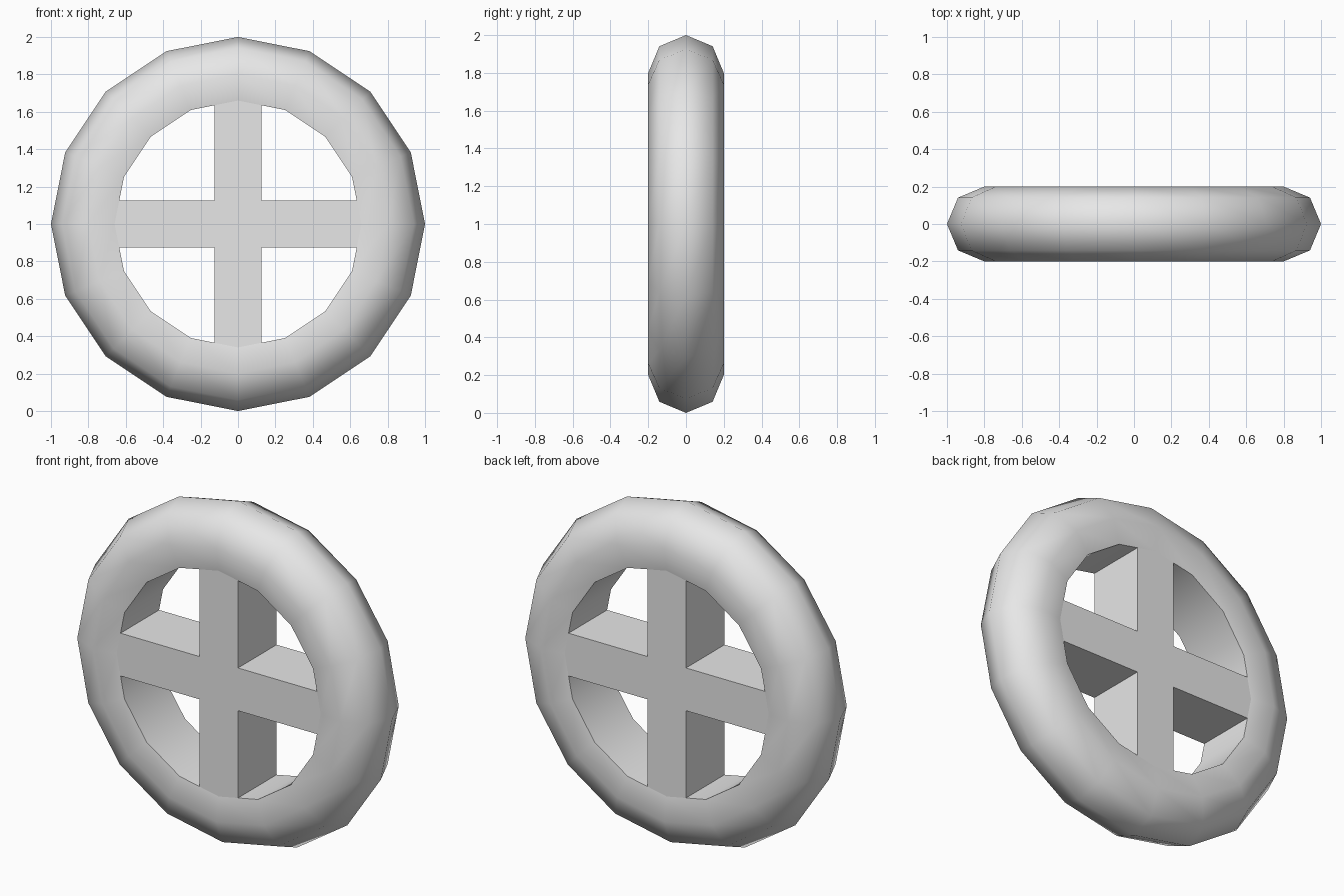
import bpy
import bmesh
from math import tau, radians
from mathutils import Matrix, Vector

cube = bpy.data.objects.get("Cube")
if cube:
    bpy.data.objects.remove(cube, do_unlink=True)

CENTRE = Vector((0, 0, 1))
SEGMENTS = 16
HALF_DEPTH = 0.178   # half depth of the spokes and inner rim wall
HALF_WIDTH = 0.125   # half width of a spoke

grey = bpy.data.materials.new("plain_grey")
grey.use_nodes = True
grey.diffuse_color = (0.8, 0.8, 0.8, 1)
grey.node_tree.nodes["Principled BSDF"].inputs["Base Color"].default_value = (0.8, 0.8, 0.8, 1)


def finish(bm, name):
    bmesh.ops.recalc_face_normals(bm, faces=bm.faces)
    mesh = bpy.data.meshes.new(name)
    bm.to_mesh(mesh)
    bm.free()
    mesh.materials.append(grey)
    obj = bpy.data.objects.new(name, mesh)
    bpy.context.collection.objects.link(obj)
    obj.location = CENTRE
    return obj


# Rim: rounded tyre section with a flat inner wall, swept around the y axis
half = [(0.66, HALF_DEPTH), (0.8, 0.2), (0.941, 0.141)]
profile = half + [(1.0, 0.0)] + [(r, -y) for r, y in reversed(half)]
bm = bmesh.new()
rings = []
for i in range(SEGMENTS):
    turn = Matrix.Rotation(tau * i / SEGMENTS, 3, 'Y')
    rings.append([bm.verts.new(turn @ Vector((r, y, 0))) for r, y in profile])
for i, ring in enumerate(rings):
    following = rings[(i + 1) % SEGMENTS]
    for j in range(len(profile)):
        k = (j + 1) % len(profile)
        bm.faces.new((ring[j], ring[k], following[k], following[j]))
rim = finish(bm, "rim")
bpy.ops.object.select_all(action='DESELECT')
rim.select_set(True)
bpy.context.view_layer.objects.active = rim
bpy.ops.object.shade_smooth_by_angle(angle=radians(60))

# Spokes: one cross outline, extruded through the wheel's depth
bm = bmesh.new()
outline = []
arm = [(0.68, -HALF_WIDTH), (0.68, HALF_WIDTH), (HALF_WIDTH, HALF_WIDTH)]
for i in range(4):
    turn = Matrix.Rotation(-tau * i / 4, 3, 'Y')
    outline += [bm.verts.new(turn @ Vector((x, -HALF_DEPTH, z))) for x, z in arm]
face = bm.faces.new(outline)
extruded = bmesh.ops.extrude_face_region(bm, geom=[face], use_keep_orig=True)
moved = [v for v in extruded["geom"] if isinstance(v, bmesh.types.BMVert)]
bmesh.ops.translate(bm, verts=moved, vec=(0, 2 * HALF_DEPTH, 0))
finish(bm, "cross_spokes")
